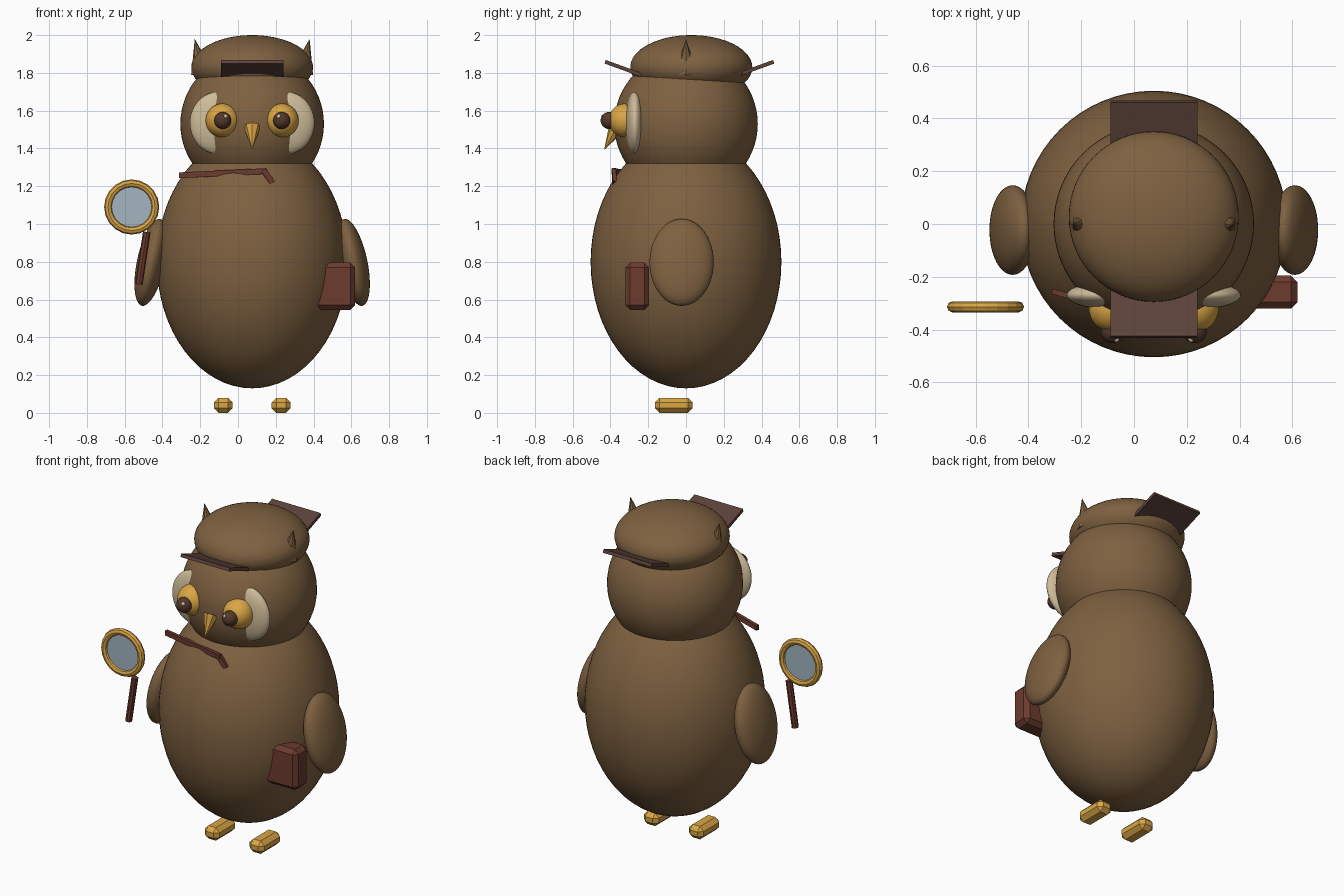
import bpy
import math
from mathutils import Vector

if "Cube" in bpy.data.objects:
    bpy.data.objects.remove(bpy.data.objects["Cube"], do_unlink=True)

MID = 0.075  # symmetry plane of the bird


def material(name, r, g, b):
    m = bpy.data.materials.new(name)
    m.use_nodes = True
    m.diffuse_color = (r, g, b, 1)
    m.node_tree.nodes["Principled BSDF"].inputs["Base Color"].default_value = (r, g, b, 1)
    return m


BROWN = material("feather brown", 0.21, 0.12, 0.052)
GOLD = material("gold", 0.70, 0.38, 0.06)
CREAM = material("cream", 0.62, 0.50, 0.32)
DARK = material("dark pupil", 0.085, 0.04, 0.025)
LEATHER = material("red leather", 0.15, 0.043, 0.027)
BRIM = material("brim brown", 0.105, 0.055, 0.042)
GLASS = material("lens blue", 0.36, 0.46, 0.53)


def finish(name, mat, smooth=False):
    ob = bpy.context.object
    ob.name = name
    ob.data.materials.append(mat)
    if smooth:
        bpy.ops.object.shade_smooth()
    return ob


def ellipsoid(name, mat, loc, radii, tilt=0.0, segments=48):
    bpy.ops.mesh.primitive_uv_sphere_add(segments=segments, ring_count=segments // 2, location=loc)
    ob = finish(name, mat, True)
    ob.scale = radii
    ob.rotation_euler.y = tilt
    return ob


def box(name, mat, loc, size, rot=(0, 0, 0), bevel=0.0):
    bpy.ops.mesh.primitive_cube_add(size=1, location=loc, rotation=rot)
    ob = finish(name, mat)
    ob.scale = size
    bpy.ops.object.transform_apply(location=False, rotation=False, scale=True)
    if bevel:
        mod = ob.modifiers.new("Bevel", "BEVEL")
        mod.width = bevel
        mod.segments = 1
    return ob


def taper(name, mat, start, end, r1, r2=0.0, sides=8):
    """Cone or rod running from start to end."""
    a, b = Vector(start), Vector(end)
    bpy.ops.mesh.primitive_cone_add(vertices=sides, radius1=r1, radius2=r2,
                                    depth=(b - a).length, location=(a + b) / 2)
    ob = finish(name, mat)
    ob.rotation_euler = (b - a).to_track_quat("Z", "Y").to_euler()
    return ob


def bar(name, mat, start, end, width, height):
    """Square strip running from start to end."""
    a, b = Vector(start), Vector(end)
    rot = (b - a).to_track_quat("X", "Z").to_euler()
    return box(name, mat, (a + b) / 2, ((b - a).length, width, height), rot)


# Body, head and cap
ellipsoid("body", BROWN, (MID, 0, 0.8), (0.505, 0.505, 0.67), segments=64)
ellipsoid("head", BROWN, (MID, 0, 1.53), (0.38, 0.38, 0.38), segments=64)
ellipsoid("cap", BROWN, (MID, 0.028, 1.83), (0.322, 0.323, 0.17), segments=64)

# Brims at front and back of the cap, rising outwards
for side, name in ((-1, "front_brim"), (1, "back_brim")):
    box(name, BRIM, (MID, 0.018 + side * 0.345, 1.822), (0.33, 0.215, 0.02),
        (side * math.radians(20), 0, 0))

# Paired parts
for s, side in ((1, "left"), (-1, "right")):
    def at(x, y, z):
        return (MID + s * x, y, z)

    ellipsoid(side + "_wing", BROWN, at(0.535, -0.023, 0.797), (0.075, 0.17, 0.235),
              -s * math.radians(12))
    taper(side + "_ear", BROWN, at(0.266, 0, 1.80), at(0.304, 0, 1.98), 0.058)
    ellipsoid(side + "_face_disc", CREAM, at(0.178, -0.27, 1.535), (0.152, 0.051, 0.165))
    ellipsoid(side + "_eye", GOLD, at(0.156, -0.32, 1.548), (0.09, 0.09, 0.09))
    ellipsoid(side + "_pupil", DARK, at(0.156, -0.407, 1.548), (0.045, 0.045, 0.045), segments=32)
    ellipsoid(side + "_eye_glint", CREAM, at(0.142, -0.437, 1.568), (0.012, 0.012, 0.012), segments=16)
    box(side + "_foot", GOLD, at(0.153, -0.065, 0.04), (0.1, 0.2, 0.08), bevel=0.025)

# Beak
taper("beak", GOLD, (MID, -0.365, 1.515), (MID, -0.433, 1.393), 0.045)

# Bent neck strap
bar("strap_long", LEATHER, (-0.31, -0.255, 1.258), (0.15, -0.385, 1.28), 0.02, 0.03)
bar("strap_short", LEATHER, (0.135, -0.383, 1.287), (0.182, -0.378, 1.218), 0.02, 0.03)

# Satchel at the left wing
box("satchel", LEATHER, (0.51, -0.258, 0.67), (0.22, 0.125, 0.25), bevel=0.025)

# Magnifying glass at the right wing
LENS = (-0.563, -0.314, 1.09)
FACING = (math.pi / 2, 0, 0)
bpy.ops.mesh.primitive_torus_add(major_segments=20, minor_segments=8, major_radius=0.125,
                                 minor_radius=0.021, location=LENS, rotation=FACING)
finish("lens_rim", GOLD)
bpy.ops.mesh.primitive_cylinder_add(vertices=32, radius=0.115, depth=0.01,
                                    location=LENS, rotation=FACING)
finish("lens", GLASS)
taper("lens_handle", LEATHER, (-0.525, -0.314, 0.68), (-0.483, -0.314, 0.958), 0.02, 0.02)
